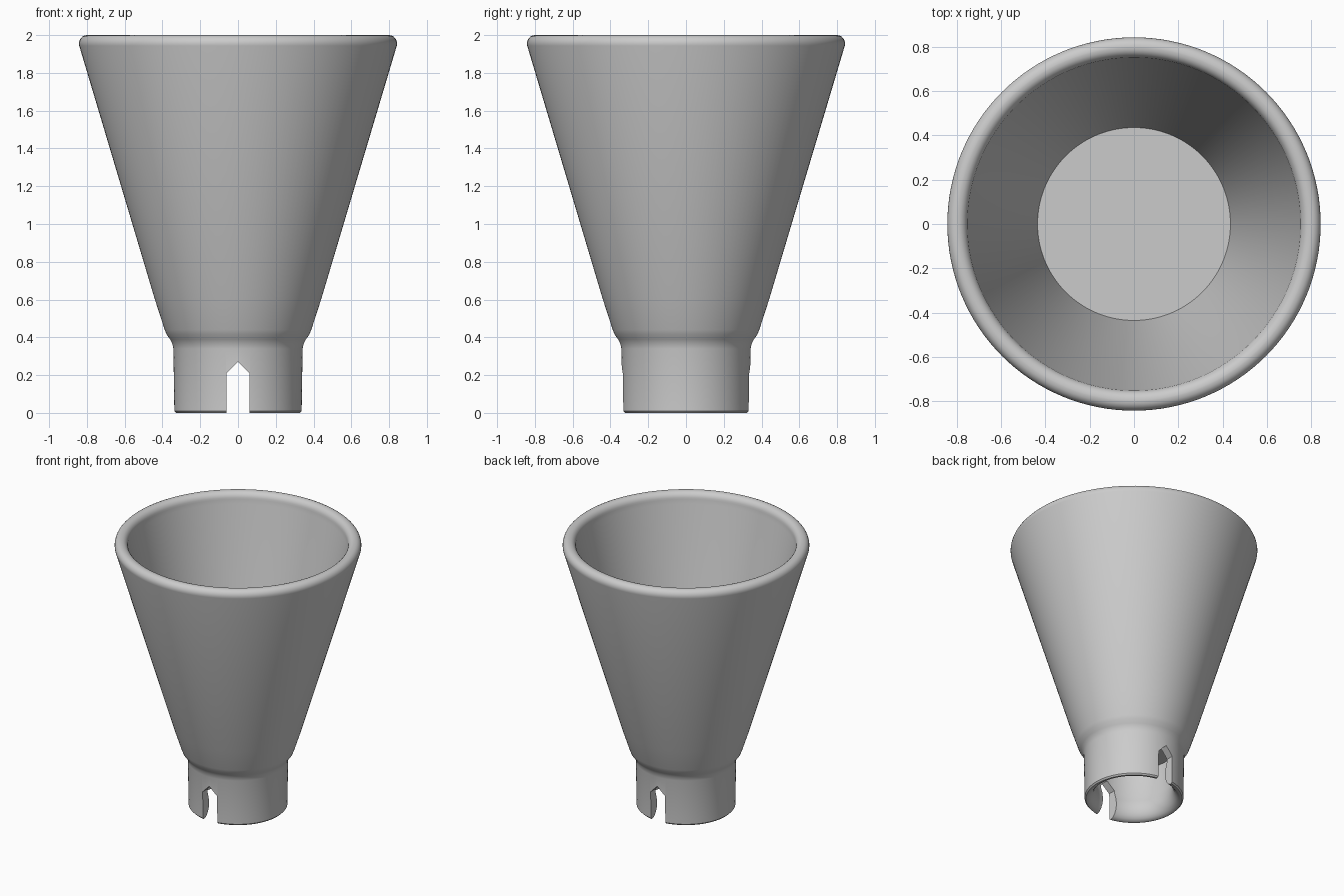
import bpy
import bmesh
from math import radians, sin, cos, pi
from mathutils import Matrix, Vector

cube = bpy.data.objects.get("Cube")
if cube:
    bpy.data.objects.remove(cube, do_unlink=True)

grey = bpy.data.materials.new("plain grey")
grey.use_nodes = True
grey_colour = (0.6, 0.6, 0.6, 1)
grey.diffuse_color = grey_colour
grey.node_tree.nodes["Principled BSDF"].inputs["Base Color"].default_value = grey_colour


def arc(r, z, rx, rz, start, end, steps=6):
    """Profile points on an elliptical arc, angles in degrees."""
    angles = [radians(start + (end - start) * i / steps) for i in range(steps + 1)]
    return [(r + rx * cos(a), z + rz * sin(a)) for a in angles]


def add_object(name, bm):
    bmesh.ops.recalc_face_normals(bm, faces=bm.faces)
    mesh = bpy.data.meshes.new(name)
    bm.to_mesh(mesh)
    bm.free()
    mesh.materials.append(grey)
    obj = bpy.data.objects.new(name, mesh)
    bpy.context.collection.objects.link(obj)
    return obj


def lathe(name, profile, segments=128):
    """Turn a profile, which starts and ends on the axis, about z."""
    bm = bmesh.new()
    verts = [bm.verts.new((r, 0, z)) for r, z in profile]
    edges = [bm.edges.new(pair) for pair in zip(verts, verts[1:])]
    bmesh.ops.spin(bm, geom=verts + edges, cent=(0, 0, 0), axis=(0, 0, 1),
                   angle=2 * pi, steps=segments, use_duplicate=False)
    bmesh.ops.remove_doubles(bm, verts=bm.verts, dist=0.0003)
    return add_object(name, bm)


# Cup: floor, inner wall, rounded rim, outer cone, neck, socket with inner bead
profile = [(0, 0.6), (0.435, 0.6), (0.745, 1.92)]
profile += arc(0.795, 1.95, 0.045, 0.05, 180, 90)
profile += arc(0.8, 1.955, 0.042, 0.045, 90, -15)
profile += [(0.44, 0.6), (0.388, 0.44), (0.378, 0.415), (0.36, 0.39),
            (0.348, 0.368), (0.342, 0.34), (0.337, 0.01), (0.328, 0)]
profile += arc(0.325, 0.1, 0.06, 0.1, 270, 180)
profile += [(0.27, 0.14), (0.285, 0.19), (0.285, 0.4), (0, 0.4)]
cup = lathe("funnel_cup", profile)

# Pointed slot through the front and back of the socket
bm = bmesh.new()
outline = [(-0.06, -0.1), (0.06, -0.1), (0.06, 0.21), (0, 0.27), (-0.06, 0.21)]
face = bm.faces.new([bm.verts.new((x, -0.6, z)) for x, z in outline])
extruded = bmesh.ops.extrude_face_region(bm, geom=[face])["geom"]
bmesh.ops.translate(bm, vec=(0, 1.2, 0),
                    verts=[v for v in extruded if isinstance(v, bmesh.types.BMVert)])
cutter = add_object("slot_cutter", bm)
cutter.hide_render = True
cutter.display_type = 'WIRE'

cut = cup.modifiers.new("slots", 'BOOLEAN')
cut.operation = 'DIFFERENCE'
cut.solver = 'EXACT'
cut.object = cutter

# Apply the cut, then remove the cutter
bpy.ops.object.select_all(action='DESELECT')
cup.select_set(True)
bpy.context.view_layer.objects.active = cup
bpy.ops.object.modifier_apply(modifier=cut.name)
bpy.data.objects.remove(cutter, do_unlink=True)

# Smooth walls with sharp slot and floor edges
bpy.ops.object.shade_smooth_by_angle(angle=radians(35))
